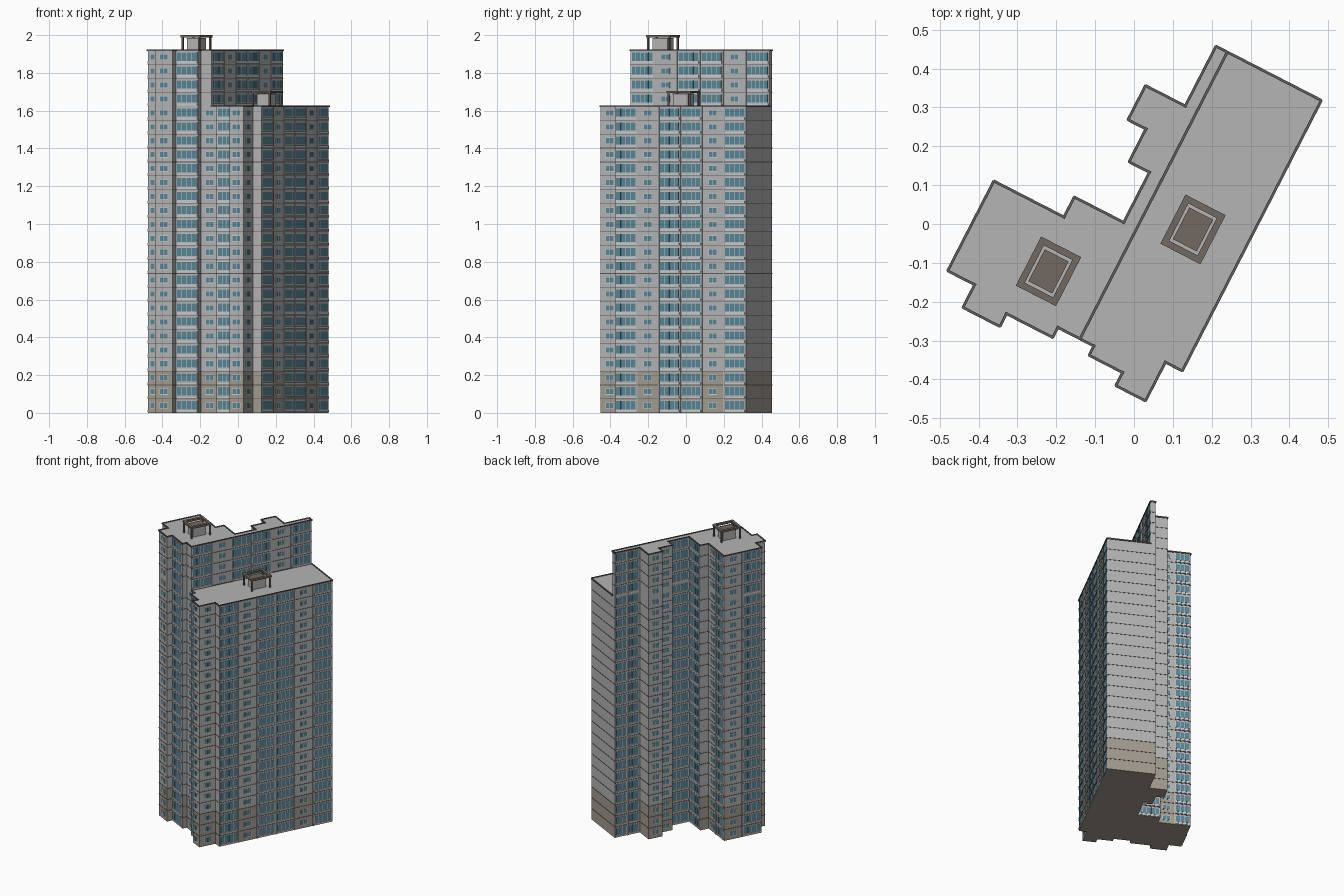
import bpy, bmesh, math
from mathutils import Vector, Matrix

if "Cube" in bpy.data.objects:
    bpy.data.objects.remove(bpy.data.objects["Cube"])

ROT = Matrix.Rotation(math.radians(-27.2), 4, 'Z')
FH = 0.0738                      # storey height
LOW, HIGH, BASE = 22 * FH, 26 * FH, 3 * FH


def mat(name, c):
    m = bpy.data.materials.new(name)
    m.diffuse_color = (*c, 1)
    m.use_nodes = True
    m.node_tree.nodes["Principled BSDF"].inputs["Base Color"].default_value = m.diffuse_color
    return m


WALL = mat("wall_grey", (0.46, 0.46, 0.46))
STONE = mat("base_beige", (0.37, 0.33, 0.28))
GLASS = mat("glass_blue", (0.10, 0.24, 0.31))
FRAME = mat("frame_light", (0.60, 0.60, 0.58))
TRIM = mat("trim_dark", (0.11, 0.11, 0.11))
BROWN = mat("roof_brown", (0.17, 0.14, 0.12))

# Footprint in the building's own axes, clockwise
P = [(-.02, .502), (.282, .502), (.282, -.278), (.233, -.278), (.233, -.39),
     (.15, -.39), (.15, -.352), (.053, -.352), (.053, -.325), (-.054, -.325),
     (-.054, -.354), (-.188, -.354), (-.188, -.391), (-.292, -.391), (-.292, -.325),
     (-.37, -.325), (-.37, -.068), (-.167, -.068), (-.167, -.01), (-.024, -.01),
     (-.024, .138), (-.083, .138), (-.083, .233), (-.135, .233), (-.135, .329),
     (-.02, .329)]
SPLIT = 0.01
P_HIGH = [P[0], (SPLIT, .502), (SPLIT, -.325)] + P[9:]
P_LOW = [(SPLIT, .502)] + P[1:9] + [(SPLIT, -.325)]

parts = {}


def part(name, m):
    if name not in parts:
        parts[name] = (bmesh.new(), m)
    return parts[name][0]


def finish():
    for name, (bm, m) in parts.items():
        bmesh.ops.recalc_face_normals(bm, faces=bm.faces[:])
        bm.transform(ROT)
        me = bpy.data.meshes.new(name)
        bm.to_mesh(me)
        bm.free()
        me.materials.append(m)
        bpy.context.collection.objects.link(bpy.data.objects.new(name, me))


def prism(bm, pts, z0, z1):
    lo = [bm.verts.new((x, y, z0)) for x, y in pts]
    hi = [bm.verts.new((x, y, z1)) for x, y in pts]
    n = len(pts)
    bm.faces.new(lo[::-1])
    bm.faces.new(hi)
    for i in range(n):
        j = (i + 1) % n
        bm.faces.new((lo[i], lo[j], hi[j], hi[i]))


def box(bm, cx, cy, sx, sy, z0, z1):
    x, y = sx / 2, sy / 2
    prism(bm, [(cx - x, cy - y), (cx + x, cy - y), (cx + x, cy + y), (cx - x, cy + y)], z0, z1)


def wall_box(bm, p, q, a, b, z0, z1, out, inn=0.002):
    """Box on the wall p-q, from distance a to b, standing proud by out."""
    p, q = Vector(p), Vector(q)
    d = (q - p).normalized()
    n = Vector((-d.y, d.x))
    prism(bm, [p + d * a - n * inn, p + d * b - n * inn, p + d * b + n * out, p + d * a + n * out], z0, z1)


def window(p, q, a, b, z, kind):
    frames, glass = part("window_frames", FRAME), part("window_glass", GLASS)
    if kind == 'W':              # balcony glazing with a pale parapet band
        z0, z1, panes = z + .016, z + .065, max(2, round((b - a) / .028))
        wall_box(frames, p, q, a, b, z + .004, z + .014, .004)
    else:                        # small two-pane window
        mid = (a + b) / 2
        a, b = max(a, mid - .025), min(b, mid + .025)
        z0, z1, panes = z + .022, z + .055, 2
    wall_box(frames, p, q, a, b, z0, z1, .0015)
    e = .003
    w = (b - a - e) / panes
    for k in range(panes):
        s = a + e + k * w
        wall_box(glass, p, q, s, s + w - e, z0 + e, z1 - e, .0025)


def bays(p, q, layout, f0, f1):
    L = (Vector(q) - Vector(p)).length
    for s, e, kind in layout:
        a, b = s * L + .006, e * L - .006
        for f in range(f0, f1):
            window(p, q, a, b, f * FH, kind)
        for t in (s, e):         # slim pilasters between bays
            if 0 < t < 1:
                wall_box(part("pilasters", WALL), p, q, t * L - .003, t * L + .003, f0 * FH, f1 * FH, .004)


# Main masses
prism(part("stone_base", STONE), P, 0, BASE)
prism(part("tower_body", WALL), P, BASE, LOW)
prism(part("tall_wing_top", WALL), P_HIGH, LOW, HIGH)

# Windows per wall: (start, end, kind) as fractions of the wall length
EAST = [(0, .17, 'W'), (.17, .335, 'S'), (.335, .5, 'W'), (.5, .665, 'W'), (.665, .83, 'S'), (.83, 1, 'W')]
ONE_W, ONE_S = [(0, 1, 'W')], [(0, 1, 'S')]
LAYOUT = {1: EAST, 3: ONE_S, 4: ONE_S, 6: ONE_W, 8: ONE_S, 10: ONE_W, 12: ONE_S,
          14: ONE_S, 15: [(0, .52, 'W'), (.52, 1, 'S')], 16: [(0, .5, 'W'), (.5, 1, 'S')],
          18: ONE_W, 19: ONE_W, 21: ONE_S, 23: ONE_S, 25: [(0, .5, 'W'), (.5, 1, 'W')]}
for i, layout in LAYOUT.items():
    bays(P[i], P[(i + 1) % len(P)], layout, 0, 22 if i <= 8 else 26)
bays(P_HIGH[1], P_HIGH[2], EAST, 22, 26)


# Storey joint lines and roof edge caps
def courses(pts, zs, h, out, name):
    for i, p in enumerate(pts):
        q = pts[(i + 1) % len(pts)]
        L = (Vector(q) - Vector(p)).length
        for z in zs:
            wall_box(part(name, TRIM), p, q, -out * .5, L + out * .5, z - h / 2, z + h / 2, out)


courses(P, [f * FH for f in range(1, 22)], .003, .002, "storey_lines")
courses(P_HIGH, [f * FH for f in range(23, 26)], .003, .002, "storey_lines")
for pts, z in ((P_LOW, LOW), (P_HIGH, HIGH)):
    courses(pts, [z], .008, .005, "roof_edge")

# Rooftop machine rooms with open frames on posts
for cx, cy, z in ((.1415, .057, LOW), (-.14, -.209, HIGH)):
    box(part("machine_room", WALL), cx, cy, .067, .09, z, z + .062)
    box(part("machine_room_roof", BROWN), cx, cy, .069, .092, z + .062, z + .066)
    fr = part("roof_frame", BROWN)
    top, sx, sy, w = z + 2.0 - HIGH, .116, .142, .017
    for s in (-1, 1):
        box(fr, cx + s * (sx - w) / 2, cy, w, sy, top - .012, top)
        box(fr, cx, cy + s * (sy - w) / 2, sx - 2 * w, w, top - .012, top)
        for t in (-1, 1):
            box(fr, cx + s * (sx - w) / 2, cy + t * (sy - w) / 2, .009, .009, z, top - .012)

finish()
